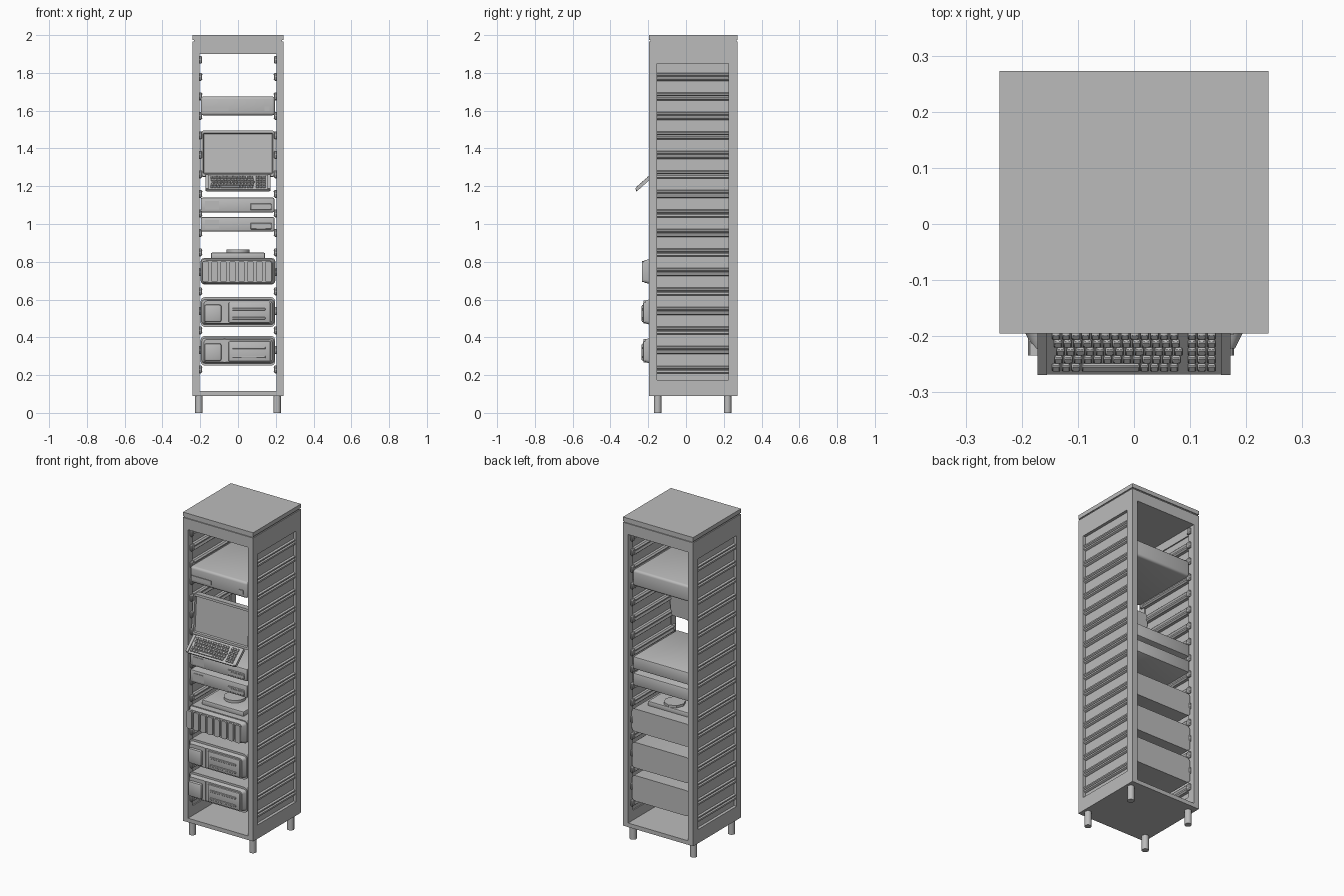
import bpy, bmesh, math
from mathutils import Matrix, Vector

if "Cube" in bpy.data.objects:
    bpy.data.objects.remove(bpy.data.objects["Cube"])

gray = bpy.data.materials.new("plain_gray")
gray.diffuse_color = (0.5, 0.5, 0.5, 1)
gray.use_nodes = True
gray.node_tree.nodes["Principled BSDF"].inputs["Base Color"].default_value = gray.diffuse_color


def finish(name, bm, matrix=None):
    bmesh.ops.recalc_face_normals(bm, faces=bm.faces)
    me = bpy.data.meshes.new(name)
    bm.to_mesh(me)
    bm.free()
    me.materials.append(gray)
    ob = bpy.data.objects.new(name, me)
    bpy.context.collection.objects.link(ob)
    if matrix:
        ob.matrix_world = matrix
    bpy.ops.object.select_all(action='DESELECT')
    ob.select_set(True)
    bpy.context.view_layer.objects.active = ob
    bpy.ops.object.shade_smooth_by_angle(angle=math.radians(40))
    return ob


def add_box(bm, x0, x1, y0, y1, z0, z1, bevel=0.0, seg=2, axis=None):
    """Box by limits; axis limits the bevel to edges along that axis."""
    m = Matrix.Translation(((x0 + x1) / 2, (y0 + y1) / 2, (z0 + z1) / 2)) @ \
        Matrix.Diagonal((x1 - x0, y1 - y0, z1 - z0, 1))
    vs = bmesh.ops.create_cube(bm, size=1, matrix=m)["verts"]
    if bevel:
        es = {e for v in vs for e in v.link_edges}
        if axis is not None:
            es = {e for e in es
                  if abs((e.verts[0].co - e.verts[1].co).normalized()[axis]) > 0.9}
        bmesh.ops.bevel(bm, geom=list(es), offset=bevel, segments=seg,
                        affect='EDGES', profile=0.5)


def boxes(name, items, matrix=None):
    bm = bmesh.new()
    for it in items:
        add_box(bm, *it)
    return finish(name, bm, matrix)


def add_disc(bm, x, y, z0, z1, r, sides=16):
    bmesh.ops.create_cone(bm, cap_ends=True, segments=sides, radius1=r, radius2=r, depth=z1 - z0,
                          matrix=Matrix.Translation((x, y, (z0 + z1) / 2)))


def bezel(name, z0, z1, y0, y1, half, inset):
    """Front cover tapering towards the viewer."""
    bm = bmesh.new()
    add_box(bm, -half, half, y1, y0, z0, z1, 0.018, 3, 1)
    zc = (z0 + z1) / 2
    for v in bm.verts:
        if v.co.y < (y0 + y1) / 2:
            v.co.x *= 1 - inset / half
            v.co.z = zc + (v.co.z - zc) * (1 - inset / (z1 - z0))
    return finish(name, bm)


# cabinet frame: posts, floor, header, lid, side borders
W, F, B = 0.24, -0.195, 0.273
frame = [(-W, W, F, B, 0.09, 0.115), (-W, W, F, B, 1.90, 1.967),
         (-W + .006, W - .006, F + .006, B - .006, 1.966, 1.976)]
for s in (-1, 1):
    xa, xb = sorted((s * 0.205, s * W))
    frame += [(xa, xb, F, -0.153, 0.115, 1.90), (xa, xb, 0.226, B, 0.115, 1.90),
              (xa, xb, -0.153, 0.226, 0.115, 0.175), (xa, xb, -0.153, 0.226, 1.85, 1.90)]
boxes("cabinet_frame", frame)
boxes("cabinet_lid", [(-W, W, F, B, 1.975, 2.0)])

# side panels with ridged rails inside and out
rail_z = [1.78 - 0.1033 * i for i in range(16)]
for s, side in ((-1, "left"), (1, "right")):
    xa, xb = sorted((s * 0.212, s * 0.222))
    boxes(side + "_panel", [(xa, xb, -0.153, 0.226, 0.175, 1.85)])
    profile = [(.188, -.014), (.196, -.022), (.220, -.024), (.232, -.016), (.232, -.006),
               (.225, 0), (.232, .006), (.232, .014), (.220, .02), (.196, .02), (.188, .012),
               (.194, 0)]
    bm = bmesh.new()
    for z in rail_z:
        f = bm.faces.new([bm.verts.new((s * px, -0.153, z + pz)) for px, pz in profile])
        r = bmesh.ops.extrude_face_region(bm, geom=[f])
        bmesh.ops.translate(bm, vec=(0, 0.379, 0),
                            verts=[v for v in r["geom"] if isinstance(v, bmesh.types.BMVert)])
    finish(side + "_rails", bm)
    # rail end brackets on the posts
    xa, xb = sorted((s * 0.190, s * 0.206))
    boxes(side + "_brackets", [(xa, xb, y, y + 0.025, z - .02, z + .02, 0.004, 1)
                               for z in rail_z + [1.87] for y in (-0.178, 0.226)])

# feet
bm = bmesh.new()
for x in (-0.207, 0.207):
    for y in (-0.15, 0.22):
        add_disc(bm, x, y, 0.0, 0.095, 0.02)
finish("feet", bm)

# top device
boxes("top_device", [(-.197, .195, -.188, .245, 1.575, 1.675, 0.014, 3)])
boxes("top_device_details", [(-.185, -.05, -.192, -.186, 1.597, 1.622),
                             (.14, .168, -.192, -.186, 1.597, 1.622)])

# thin devices
for n, z in (("upper", 1.062), ("lower", 0.96)):
    boxes(n + "_thin_device", [(-.197, .193, -.188, .245, z, z + .077, 0.008, 2)])
    boxes(n + "_thin_device_details", [(.065, .178, -.194, -.186, z + .012, z + .046, 0.003, 1),
                                       (.085, .178, -.197, -.19, z + .022, z + .036),
                                       (-.175, -.10, -.191, -.186, z + .015, z + .06)])

# monitor: housing with inset screen, leaning back slightly
bm = bmesh.new()
add_box(bm, -.198, .198, -.02, .02, -.122, .122, 0.018, 3, 1)
bm.faces.ensure_lookup_table()
front = [f for f in bm.faces if f.calc_center_median().y < -.019]
bmesh.ops.inset_region(bm, faces=front, thickness=0.014)
r = bmesh.ops.inset_region(bm, faces=front, thickness=0.004, depth=-0.01)
finish("monitor", bm, Matrix.Translation((0, -0.145, 1.372)) @ Matrix.Rotation(math.radians(-4), 4, 'X'))

# keyboard: sloping tray with rows of keys
kb = Matrix.Translation((0, -0.267, 1.18)) @ Matrix.Rotation(math.radians(42), 4, 'X')
tray = [(-.172, .172, 0, .115, -.010, .002, 0.008, 2, 2),
        (-.172, -.155, .004, .112, 0, .008), (.155, .172, .004, .112, 0, .008)]
boxes("keyboard_tray", tray, kb)
keys = []
pitch = 0.0175
for row in range(5):
    y = 0.012 + row * 0.019
    off = (0, .004, .008, .003, 0)[row]
    for c in range(13):
        if row == 0 and 3 <= c <= 8:
            continue
        x = -.146 + off + c * pitch
        keys.append((x, x + .0145, y, y + .0145, 0, .009, 0.002, 1))
    for c in range(3):
        x = .096 + c * pitch
        keys.append((x, x + .0145, y, y + .0145, 0, .009, 0.002, 1))
keys.append((-.093, .010, .012, .0265, 0, .009, 0.002, 1))
boxes("keyboard_keys", keys, kb)

# drive array with eight upright bays
boxes("drive_array_body", [(-.198, .198, -.192, .248, .68, .82, 0.02, 3, 1)])
bezel("drive_array_front", .682, .815, -.19, -.222, .196, .016)
boxes("drive_bays", [(-.189 + i * .0473, -.189 + i * .0473 + .036, -.234, -.205, .692, .803, 0.011, 2, 1)
                     for i in range(8)])
boxes("drive_array_top_plate", [(-.143, .143, -.15, .17, .815, .848, 0.006, 2)])
bm = bmesh.new()
add_disc(bm, 0, -.03, .845, .864, .062, 20)
add_disc(bm, 0, .11, .845, .862, .062, 8)
finish("drive_array_discs", bm)

# two large lower devices
for n, z in (("upper", .455), ("lower", .25)):
    boxes(n + "_large_device", [(-.198, .197, -.192, .248, z, z + .158, 0.024, 4, 1)])
    bezel(n + "_large_device_front", z + .012, z + .146, -.19, -.218, .194, .014)
    boxes(n + "_large_device_details", [
        (-.178, -.088, -.236, -.21, z + .025, z + .118, 0.010, 2),
        (-.078, -.066, -.224, -.21, z + .018, z + .14),
        (-.05, .172, -.228, -.21, z + .022, z + .130, 0.006, 2),
        (-.03, .145, -.234, -.22, z + .040, z + .052, 0.002, 1),
        (-.03, .145, -.234, -.22, z + .088, z + .100, 0.002, 1)])
